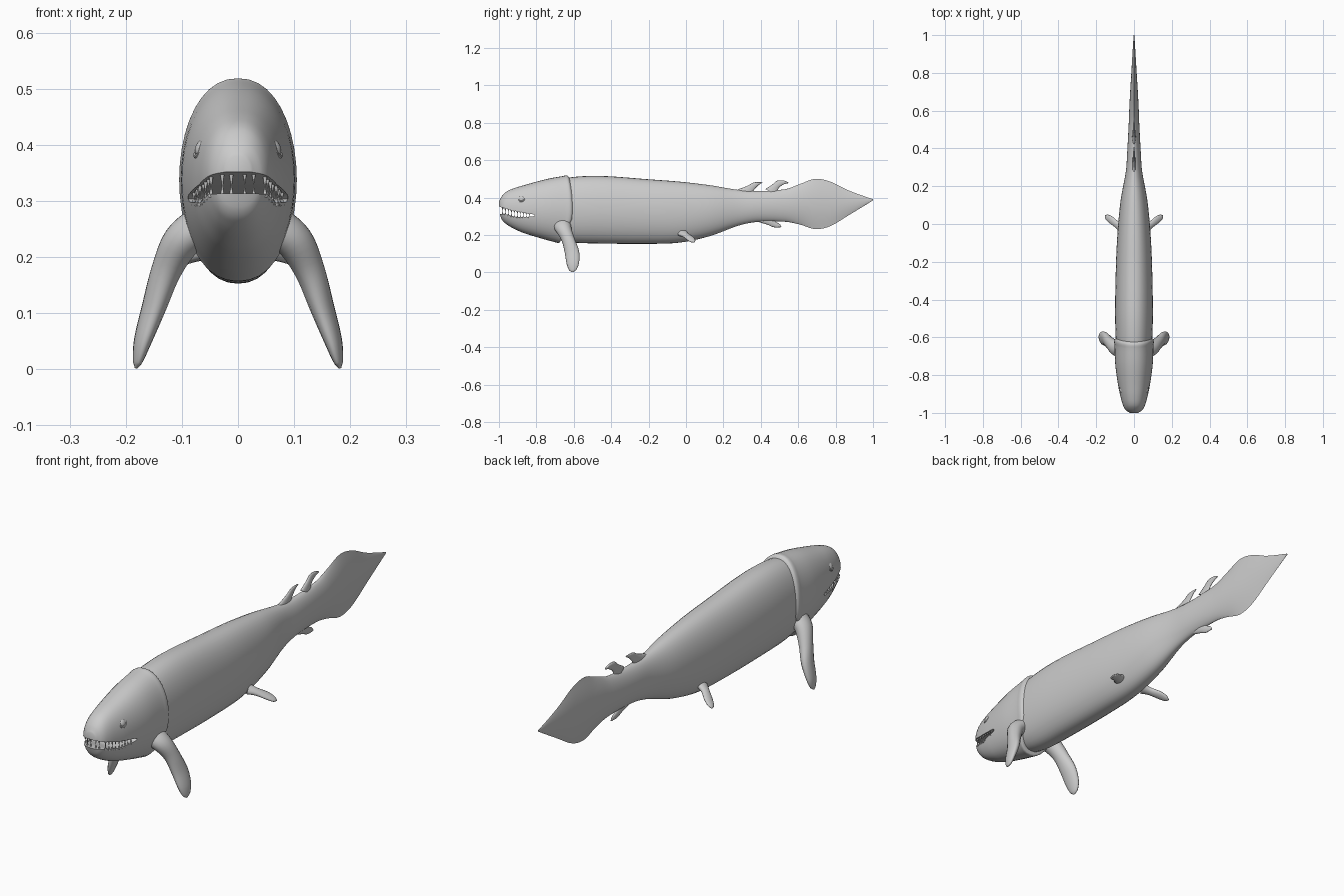
import bpy, bmesh
from math import sin, cos, pi, radians
from mathutils import Vector

if "Cube" in bpy.data.objects:
    bpy.data.objects.remove(bpy.data.objects["Cube"])


def spline(rows, steps):
    """Smoothly resample rows; the first column is the increasing parameter."""
    def slope(i, k):
        a, b = rows[max(i - 1, 0)], rows[min(i + 1, len(rows) - 1)]
        return (b[k] - a[k]) / (b[0] - a[0])
    out = []
    for i in range(len(rows) - 1):
        p, q = rows[i], rows[i + 1]
        h = q[0] - p[0]
        for j in range(steps):
            t = j / steps
            row = [p[0] + h * t]
            for k in range(1, len(p)):
                row.append((2*t**3 - 3*t*t + 1) * p[k] + (t**3 - 2*t*t + t) * h * slope(i, k)
                           + (3*t*t - 2*t**3) * q[k] + (t**3 - t*t) * h * slope(i + 1, k))
            out.append(row)
    return out + [list(rows[-1])]


def smooth(ob, angle=40):
    bpy.ops.object.select_all(action='DESELECT')
    ob.select_set(True)
    bpy.context.view_layer.objects.active = ob
    bpy.ops.object.shade_smooth_by_angle(angle=radians(angle))
    return ob


def to_object(name, bm):
    bmesh.ops.recalc_face_normals(bm, faces=bm.faces[:])
    me = bpy.data.meshes.new(name)
    bm.to_mesh(me)
    bm.free()
    ob = bpy.data.objects.new(name, me)
    bpy.context.collection.objects.link(ob)
    return ob


def loft(name, rings):
    bm = bmesh.new()
    vs = [[bm.verts.new(p) for p in r] for r in rings]
    n = len(vs[0])
    for a, b in zip(vs, vs[1:]):
        for i in range(n):
            bm.faces.new((a[i], a[(i + 1) % n], b[(i + 1) % n], b[i]))
    bm.faces.new(vs[0])
    bm.faces.new(vs[-1])
    return to_object(name, bm)


def section(y, top, bot, w, p, n=40, shift=lambda s: 0):
    ring = []
    for i in range(n):
        a = 2 * pi * i / n
        c, s = cos(a), sin(a)
        x = w * abs(c) ** p * (1 if c > 0 else -1)
        ring.append((x, y + shift(s), (top + bot) / 2 + (top - bot) / 2 * s))
    return ring


def fin(name, rows, chord, n=16):
    """rows: t, x, y, z, half chord, half thickness"""
    rows = spline(rows, 5)
    chord = Vector(chord).normalized()
    pts = [Vector(r[1:4]) for r in rows]
    rings = []
    for i, r in enumerate(rows):
        tan = pts[min(i + 1, len(pts) - 1)] - pts[max(i - 1, 0)]
        nor = tan.cross(chord).normalized()
        rings.append([pts[i] + chord * r[4] * cos(2*pi*k/n) + nor * r[5] * sin(2*pi*k/n)
                      for k in range(n)])
    return smooth(loft(name, rings), 60)


# Trunk and tail: y, top, bottom, half width, edge sharpness
body = [(-.74, .48, .19, .086, .9), (-.62, .508, .162, .096, .9), (-.46, .516, .155, .1, .9),
        (-.2, .498, .153, .095, .9), (-.03, .485, .16, .086, .9), (.13, .466, .195, .07, .95),
        (.28, .441, .25, .043, 1), (.38, .435, .27, .036, 1.1), (.53, .445, .271, .028, 1.3),
        (.61, .473, .256, .025, 1.7), (.69, .5, .232, .021, 2.2), (.77, .486, .247, .016, 2.2),
        (.87, .438, .306, .01, 2), (1, .391, .385, .002, 1)]
smooth(loft("body_and_tail", [section(*r) for r in spline(body, 5)]), 60)

# Head shield with a swept gill-cover edge
head_rows = [(-1, .38, .325, .022, .85), (-.985, .407, .283, .044, .85), (-.96, .432, .258, .058, .85),
             (-.92, .45, .234, .07, .85), (-.86, .468, .208, .083, .87), (-.75, .498, .178, .099, .9),
             (-.66, .515, .16, .103, .9), (-.635, .518, .158, .104, .9), (-.622, .505, .172, .092, .9)]
head_fine = spline(head_rows, 5)


def gill_shift(y):
    t = max(0, (y + .86) / .24) ** 2
    return lambda s: t * (.02 * (1 - s * s) - .07 * max(0, -s - .3))


head = loft("head", [section(*r, shift=gill_shift(r[0])) for r in head_fine])

# Mouth cut
cut = [(-1.1, .365), (-1, .352), (-.92, .329), (-.815, .31), (-.808, .304),
       (-.82, .298), (-.91, .297), (-.965, .312), (-1.1, .318)]
cutter = loft("mouth_cutter", [[(x, y, z) for y, z in cut] for x in (-.2, .2)])
mod = head.modifiers.new("mouth", 'BOOLEAN')
mod.object, mod.operation, mod.solver = cutter, 'DIFFERENCE', 'EXACT'
bpy.context.view_layer.objects.active = head
bpy.ops.object.modifier_apply(modifier="mouth")
bpy.data.objects.remove(cutter)
smooth(head, 45)


def head_width(y):
    return min(head_fine, key=lambda r: abs(r[0] - y))[3]


def lip(y, pts):
    for (a, za), (b, zb) in zip(pts, pts[1:]):
        if a <= y <= b:
            return za + (zb - za) * (y - a) / (b - a)
    return pts[-1][1]


# Teeth along both jaws
def teeth(name, pts, down, size):
    bm = bmesh.new()
    spots = [(x, -.98) for x in (-.028, -.012, .012, .028)]
    for i in range(9):
        y = -.966 + i * .016
        spots += [(s * (head_width(y) - .008), y) for s in (-1, 1)]
    for k, (x, y) in enumerate(spots):
        h = size * (1.25 if k % 4 < 2 else .85) * (1 - .5 * (y + .98) / .15)
        made = bmesh.ops.create_cone(bm, cap_ends=True, segments=8, radius1=.0045,
                                     radius2=.0004, depth=h + .006)["verts"]
        for v in made:
            v.co.z += h / 2 - .003
            if down:
                v.co.z *= -1
            v.co += Vector((x, y, lip(y, pts)))
    smooth(to_object(name, bm), 50)


teeth("upper_teeth", cut[:4], True, .021)
teeth("lower_teeth", cut[:4:-1], False, .015)


def ball(name, loc, scale, rot=(0, 0, 0)):
    bpy.ops.mesh.primitive_uv_sphere_add(segments=20, ring_count=12, radius=1, location=loc, rotation=rot)
    ob = bpy.context.object
    ob.name, ob.scale = name, scale
    smooth(ob)


def rim(name, loc, rot, major, minor):
    bpy.ops.mesh.primitive_torus_add(major_segments=24, minor_segments=8, location=loc, rotation=rot,
                                     major_radius=major, minor_radius=minor)
    bpy.context.object.name = name
    smooth(bpy.context.object)


# Paired parts: eyes, nostrils, pectoral and pelvic fins
for s, side in ((-1, "left"), (1, "right")):
    tilt = (0, s * radians(65), -s * radians(14))
    ball(side + "_eye", (s * .067, -.88, .396), (.015, .015, .008), tilt)
    rim(side + "_eye_rim", (s * .067, -.88, .396), tilt, .018, .004)
    rim(side + "_nostril", (s * .041, -.966, .369), (radians(60), 0, s * radians(50)), .006, .0025)
    fin(side + "_pectoral_fin",
        [(0, s * .06, -.665, .262, .05, .035), (1, s * .1, -.655, .228, .044, .034),
         (2, s * .128, -.63, .175, .036, .027), (3, s * .15, -.61, .11, .039, .021),
         (4, s * .17, -.605, .05, .034, .015), (4.7, s * .179, -.605, .014, .02, .008),
         (5, s * .182, -.606, .002, .005, .002)], (s * .15, 1, .1))
    fin(side + "_pelvic_fin",
        [(0, s * .06, -.02, .212, .028, .016), (1, s * .09, -.003, .2, .019, .012),
         (2, s * .122, .022, .182, .02, .009), (3, s * .145, .038, .167, .014, .006),
         (3.4, s * .153, .044, .161, .003, .002)], (s * -.5, 1, .4))

# Median fins
for name, rows in (
    ("front_dorsal_fin", [(0, 0, .31, .425, .04, .01), (1, 0, .345, .452, .022, .007),
                          (2, 0, .375, .474, .015, .005), (3, 0, .405, .481, .004, .002)]),
    ("rear_dorsal_fin", [(0, 0, .455, .43, .035, .01), (1, 0, .478, .46, .02, .008),
                         (2, 0, .506, .481, .021, .006), (3, 0, .535, .485, .015, .004),
                         (3.3, 0, .543, .484, .004, .002)]),
    ("anal_fin", [(0, 0, .42, .285, .035, .01), (1, 0, .455, .265, .022, .008),
                  (2, 0, .485, .25, .018, .005), (3, 0, .507, .243, .004, .002)])):
    fin(name, rows, (0, 1, -.5 if name != "anal_fin" else .5))
